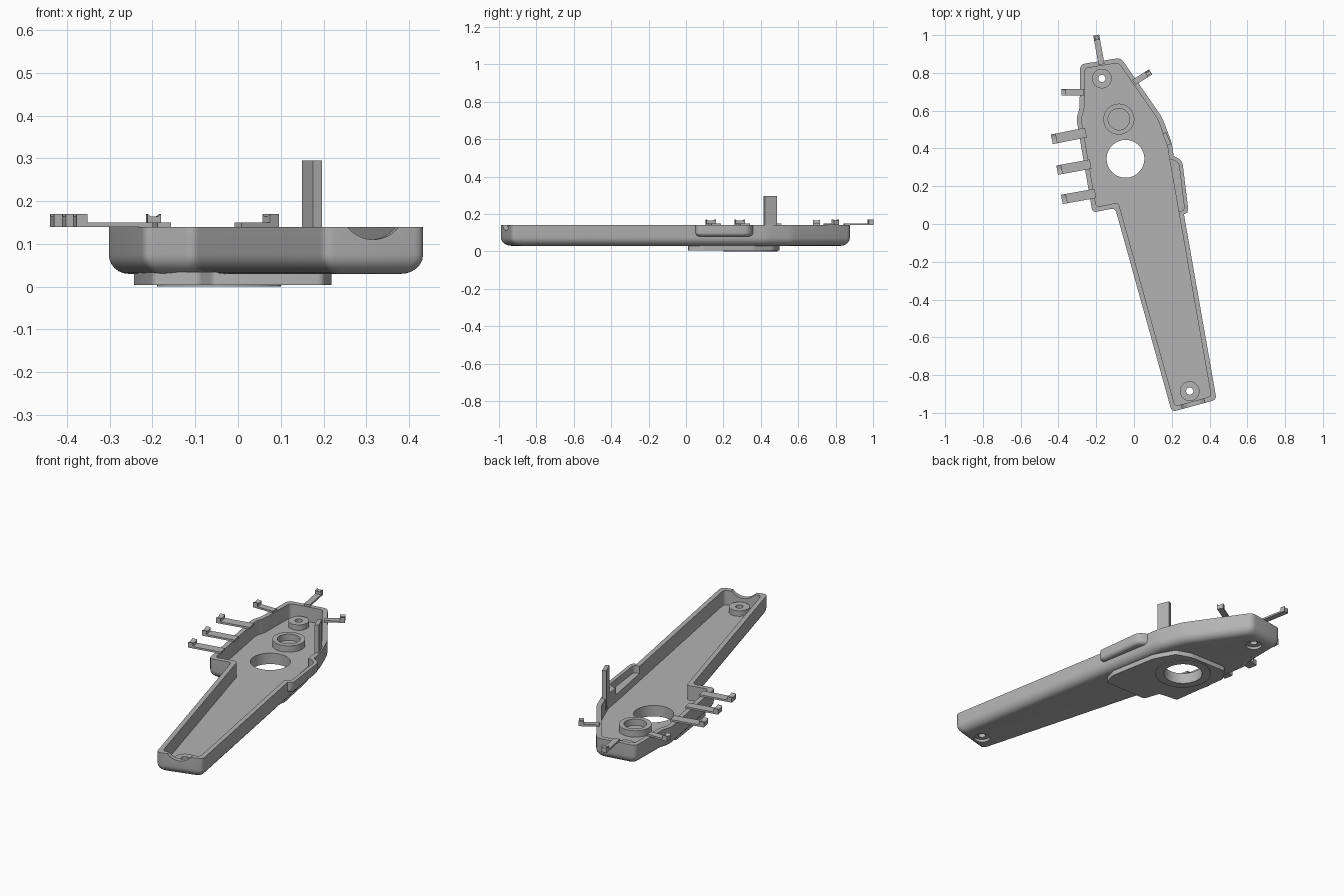
import bpy, bmesh, math
from mathutils import Vector

if "Cube" in bpy.data.objects:
    bpy.data.objects.remove(bpy.data.objects["Cube"])

grey = bpy.data.materials.new("plain_grey")
grey.use_nodes = True
grey.diffuse_color = (0.45, 0.45, 0.45, 1)
grey.node_tree.nodes["Principled BSDF"].inputs["Base Color"].default_value = (0.45, 0.45, 0.45, 1)

TOP, FLOOR, BASE, WALL = 0.14, 0.06, 0.03, 0.025


def offset(pts, d):
    """Move every edge of a counter-clockwise outline inward by d."""
    out = []
    for i, p in enumerate(pts):
        p = Vector(p)
        a = (p - Vector(pts[i - 1])).normalized()
        b = (Vector(pts[(i + 1) % len(pts)]) - p).normalized()
        na, nb = Vector((-a.y, a.x)), Vector((-b.y, b.x))
        out.append(p + (na + nb) * d / (1 + na.dot(nb)))
    return out


def rounded(pts, r, steps=4):
    """Replace each corner of an outline with a short curve."""
    out = []
    for i, p in enumerate(pts):
        p = Vector(p)
        to_a = Vector(pts[i - 1]) - p
        to_b = Vector(pts[(i + 1) % len(pts)]) - p
        a = p + to_a.normalized() * min(r, to_a.length * 0.4)
        b = p + to_b.normalized() * min(r, to_b.length * 0.4)
        for k in range(steps + 1):
            t = k / steps
            out.append(a * (1 - t) ** 2 + p * 2 * t * (1 - t) + b * t * t)
    return out


def loft(name, rings, closed=False):
    """Skin a list of equal 3D rings, capped at both ends or closed in a loop."""
    bm = bmesh.new()
    loops = [[bm.verts.new(v) for v in ring] for ring in rings]
    n = len(loops[0])
    pairs = list(zip(loops, loops[1:]))
    if closed:
        pairs.append((loops[-1], loops[0]))
    else:
        bm.faces.new(loops[0])
        bm.faces.new(loops[-1])
    for lo, hi in pairs:
        for i in range(n):
            j = (i + 1) % n
            bm.faces.new((lo[i], lo[j], hi[j], hi[i]))
    bmesh.ops.recalc_face_normals(bm, faces=bm.faces)
    mesh = bpy.data.meshes.new(name)
    bm.to_mesh(mesh)
    bm.free()
    mesh.materials.append(grey)
    ob = bpy.data.objects.new(name, mesh)
    bpy.context.collection.objects.link(ob)
    return ob


def flat(pts, z):
    return [Vector((p[0], p[1], z)) for p in pts]


def prism(name, pts, z0, z1):
    return loft(name, [flat(pts, z0), flat(pts, z1)])


def circle(x, y, r, n=40):
    return [(x + r * math.cos(math.tau * i / n), y + r * math.sin(math.tau * i / n)) for i in range(n)]


def tube(name, x, y, r_out, r_in, z0, z1):
    o, i = circle(x, y, r_out), circle(x, y, r_in)
    return loft(name, [flat(o, z0), flat(o, z1), flat(i, z1), flat(i, z0)], closed=True)


def boolean(ob, tool, operation):
    mod = ob.modifiers.new("cut", "BOOLEAN")
    mod.operation, mod.object, mod.solver = operation, tool, "EXACT"
    bpy.context.view_layer.objects.active = ob
    bpy.ops.object.modifier_apply(modifier=mod.name)
    bpy.data.objects.remove(tool)


def tray(name, outline, z_low, radius, corner):
    """Solid block with rounded lower edges."""
    layers = [(0, TOP)]
    for k in range(7):
        a = math.pi / 2 * k / 6
        layers.append((radius * (1 - math.cos(a)), z_low + radius * (1 - math.sin(a))))
    return loft(name, [flat(rounded(offset(outline, d), corner), z) for d, z in layers])


# Main hollow body
outline = [(0.20, -0.995), (0.437, -0.93), (0.21, 0.36), (0.20, 0.43), (0.148, 0.566), (0.10, 0.635),
           (-0.07, 0.88), (-0.285, 0.845), (-0.288, 0.61), (-0.305, 0.56), (-0.22, 0.06), (-0.10, 0.085)]
body = tray("body", outline, BASE, 0.045, 0.025)

# Side pocket bulging from the right wall
pocket = [(0.20, 0.04), (0.29, 0.055), (0.255, 0.34), (0.16, 0.38)]
boolean(body, tray("pocket_shell", pocket, 0.08, 0.02, 0.03), "UNION")
boolean(body, prism("pocket_space", rounded(offset(pocket, 0.02), 0.02), 0.10, 0.2), "DIFFERENCE")
boolean(body, prism("inside_space", rounded(offset(outline, WALL), 0.02), FLOOR, 0.2), "DIFFERENCE")

# Round openings in the floor
hole = (-0.045, 0.345)
bosses = {"rear_boss": (-0.17, 0.77), "front_boss": (0.295, -0.885)}
boolean(body, prism("hole_space", circle(*hole, 0.103), -0.1, 0.1), "DIFFERENCE")
for x, y in bosses.values():
    boolean(body, prism("screw_space", circle(x, y, 0.042), -0.1, 0.1), "DIFFERENCE")

# Curved notch in the narrow end wall
along = Vector((0.237, 0.065, 0)).normalized()
inward = Vector((-along.y, along.x, 0))
centre = Vector((0.316, -0.963, 0.19))
ring = [along * u + Vector((0, 0, v)) for u, v in circle(0, 0, 0.08)]
boolean(body, loft("notch_space", [[centre + inward * d + p for p in ring] for d in (-0.05, 0.05)]), "DIFFERENCE")

# Screw bosses and raised ring on the floor
parts = [body]
for name, (x, y) in bosses.items():
    parts.append(tube(name, x, y, 0.052, 0.019, 0.045, 0.09))
parts.append(tube("floor_ring", -0.08, 0.555, 0.082, 0.057, 0.05, 0.095))

# Mounting plate and collar underneath
plate = prism("mounting_plate", rounded([(-0.06, 0.01), (0.20, 0.015), (0.22, 0.09), (0.17, 0.36), (0.11, 0.47),
              (0.02, 0.50), (-0.20, 0.50), (-0.245, 0.43), (-0.20, 0.11), (-0.09, 0.10)], 0.015), 0.004, 0.034)
boolean(plate, prism("plate_space", circle(*hole, 0.12), -0.1, 0.1), "DIFFERENCE")
parts += [plate, tube("hole_collar", *hole, 0.145, 0.10, 0, FLOOR)]

# Upright post on the right wall
parts.append(prism("upright_post", [(0.150, 0.478), (0.176, 0.415), (0.196, 0.423), (0.170, 0.486)], 0.08, 0.295))


def clip(name, root, tip, width):
    """Thin arm with a dished tab at its tip."""
    a, b = Vector((*root, 0)), Vector((*tip, 0))
    run = (b - a).normalized()
    side = Vector((-run.y, run.x, 0)) * width / 2

    def section(p, profile):
        return [p + side * u + Vector((0, 0, TOP + v)) for u, v in profile]

    bar = [(-1, 0), (1, 0), (1, 0.01), (-1, 0.01)]
    tab = [(-1, 0), (1, 0), (1, 0.03), (0.5, 0.024), (-0.5, 0.024), (-1, 0.03)]
    start = b - run * 0.026
    parts.append(loft(name + "_arm", [section(a, bar), section(start, bar)]))
    parts.append(loft(name + "_tab", [section(start, tab), section(b, tab)]))


clip("wide_clip_back", (-0.255, 0.484), (-0.435, 0.448), 0.052)
clip("wide_clip_middle", (-0.23, 0.317), (-0.407, 0.285), 0.05)
clip("wide_clip_front", (-0.205, 0.162), (-0.382, 0.13), 0.05)
clip("side_clip", (-0.265, 0.698), (-0.385, 0.698), 0.036)
clip("rear_clip", (-0.172, 0.845), (-0.2, 1.0), 0.032)
clip("corner_clip", (0.0, 0.75), (0.088, 0.805), 0.032)

# Smooth the rounded parts, keeping edges sharp
bpy.ops.object.select_all(action="DESELECT")
for ob in parts:
    ob.select_set(True)
bpy.context.view_layer.objects.active = body
bpy.ops.object.shade_smooth_by_angle(angle=math.radians(30))
